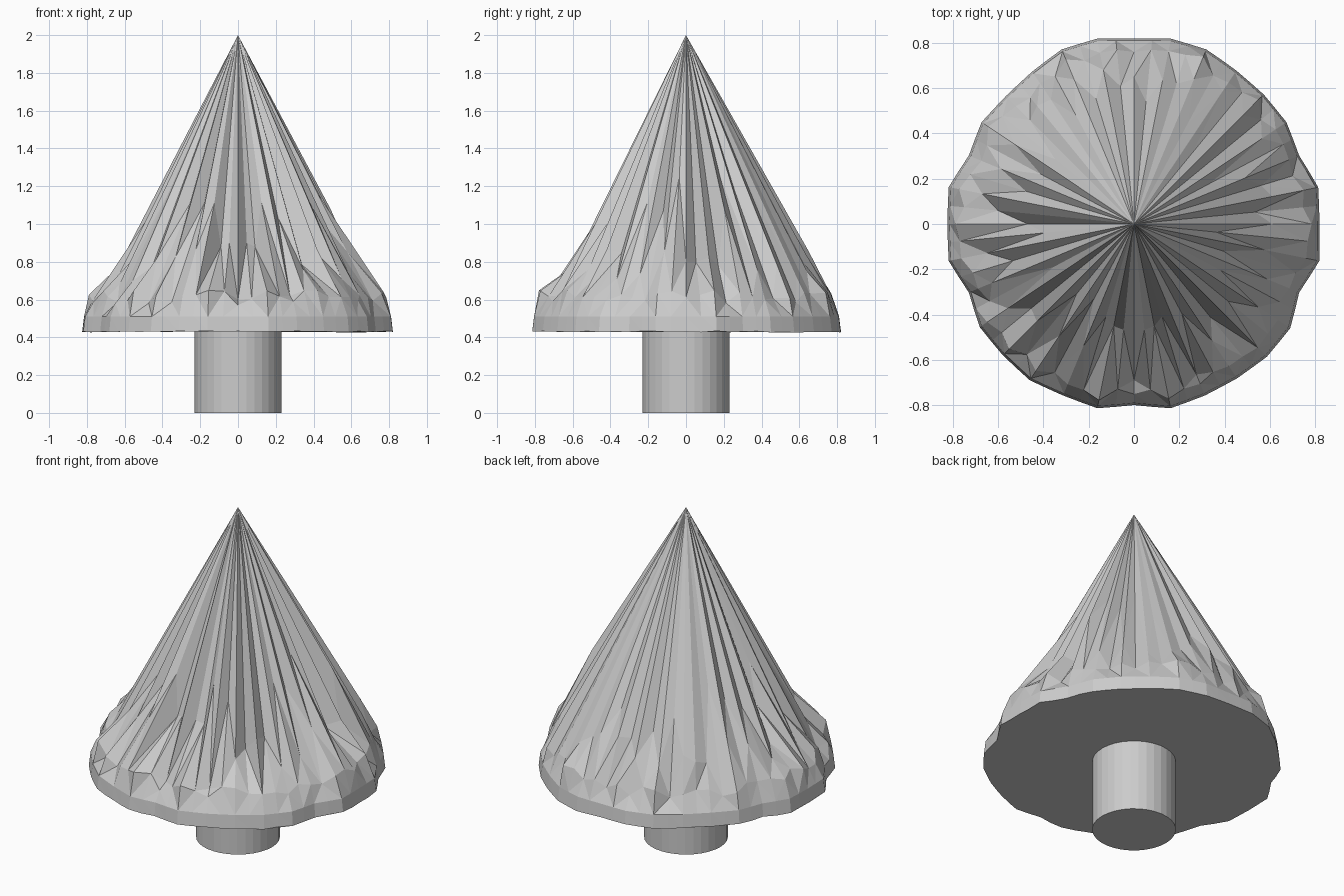
import bpy, bmesh, random
from math import sin, cos, pi

if "Cube" in bpy.data.objects:
    bpy.data.objects.remove(bpy.data.objects["Cube"])

random.seed(11)
N = 64

# Trunk
bpy.ops.mesh.primitive_cylinder_add(vertices=32, radius=0.23, depth=0.43, location=(0, 0, 0.215))
bpy.context.object.name = "trunk"

# Rim radii, counter-clockwise from +x
rim = [.82, .83, .79, .81, .81, .815, .835, .835, .82, .835, .835, .81, .80, .81, .79, .835,
       .825, .835, .79, .82, .82, .83, .82, .83, .80, .83, .82, .82, .83, .83, .79, .835]

# Distinct fold ends: half-step column -> (radius, height)
folds = {4: (.53, 1.08), 24: (.65, .75), 32: (.47, .93), 34: (.66, .70), 36: (.68, .68),
         38: (.67, .70), 46: (.46, .88), 47: (.47, .90), 48: (.69, .60), 49: (.47, .90),
         50: (.46, .88), 52: (.72, .62), 54: (.62, .76), 58: (.66, .71)}

# Foliage: folded cone; even columns are ridges, odd columns narrow creases
bm = bmesh.new()


def vert(a, r, z):
    return bm.verts.new((r * cos(a), r * sin(a), z))


apex = bm.verts.new((0, 0, 2))
cols = []
for i in range(N):
    a = 2 * pi * i / N
    j = i // 2
    r = rim[j] if i % 2 == 0 else (rim[j] + rim[(j + 1) % 32]) / 2 * 0.996
    back = max(0, sin(a))
    slope = 0.512 + 0.055 * back + random.uniform(-0.015, 0.012)
    z = random.uniform(0.70, 0.88)
    edge, z_edge = r * random.uniform(0.92, 0.96), random.uniform(0.58, 0.65)
    if i % 2:
        slope -= random.uniform(0.02, 0.09) * (1 - 0.5 * back)
        z = random.uniform(0.75, 1.25)
        edge = r * random.uniform(0.90, 0.94)
    fold_r, fold_z = folds.get(i, (slope * (2 - z), z))
    cols.append([vert(a, r, 0.43 + random.uniform(-0.004, 0.004)),
                 vert(a, r * 0.988, 0.51),
                 vert(a, max(edge, fold_r + 0.01), min(z_edge, fold_z - 0.03)),
                 vert(a, fold_r, fold_z)])

for i in range(N):
    p, q = cols[i], cols[(i + 1) % N]
    for k in range(3):
        # split each quad along the diagonal leaving its lower corner
        if p[k + 1].co.z > q[k + 1].co.z:
            bm.faces.new((p[k], q[k], q[k + 1]))
            bm.faces.new((p[k], q[k + 1], p[k + 1]))
        else:
            bm.faces.new((p[k], q[k], p[k + 1]))
            bm.faces.new((q[k], q[k + 1], p[k + 1]))
    bm.faces.new((p[3], q[3], apex))
bm.faces.new([c[0] for c in reversed(cols)])
bmesh.ops.recalc_face_normals(bm, faces=bm.faces)

mesh = bpy.data.meshes.new("foliage")
bm.to_mesh(mesh)
bm.free()
bpy.context.collection.objects.link(bpy.data.objects.new("foliage", mesh))
